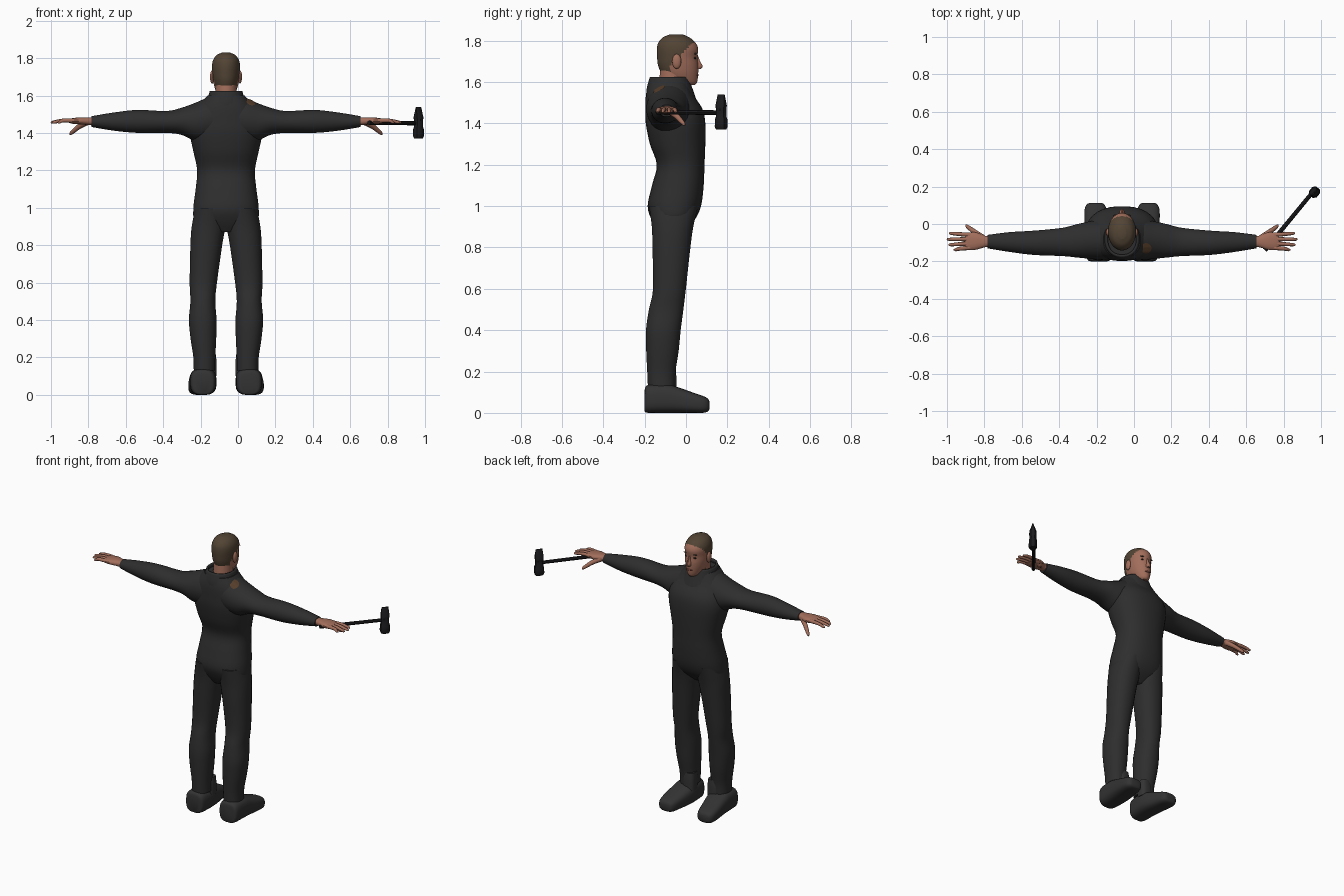
import bpy, bmesh, math
from mathutils import Vector

cube = bpy.data.objects.get("Cube")
if cube:
    bpy.data.objects.remove(cube, do_unlink=True)

CX = -0.064  # body centre line
made = []


def material(name, r, g, b):
    m = bpy.data.materials.new(name)
    m.use_nodes = True
    m.diffuse_color = (r, g, b, 1)
    m.node_tree.nodes["Principled BSDF"].inputs["Base Color"].default_value = (r, g, b, 1)
    return m


cloth = material("charcoal cloth", 0.027, 0.027, 0.028)
leather = material("boot leather", 0.033, 0.033, 0.033)
iron = material("dark iron", 0.012, 0.012, 0.014)
skin = material("skin", 0.36, 0.155, 0.105)
hair = material("brown hair", 0.085, 0.058, 0.035)
patch = material("brown patch", 0.09, 0.045, 0.022)
lip = material("lips", 0.24, 0.075, 0.06)
eye = material("dark eyes", 0.02, 0.015, 0.012)


def finish(name, bm, mat):
    bmesh.ops.recalc_face_normals(bm, faces=bm.faces)
    me = bpy.data.meshes.new(name)
    bm.to_mesh(me)
    bm.free()
    me.materials.append(mat)
    ob = bpy.data.objects.new(name, me)
    bpy.context.collection.objects.link(ob)
    made.append(ob)
    return ob


def smooth_path(rows, steps):
    """Catmull-Rom interpolation through tuples."""
    rows = [Vector(r) for r in rows]
    out = []
    for i in range(len(rows) - 1):
        p0, p1, p2 = rows[max(i - 1, 0)], rows[i], rows[i + 1]
        p3 = rows[min(i + 2, len(rows) - 1)]
        for k in range(steps):
            t = k / steps
            out.append(0.5 * (2 * p1 + (p2 - p0) * t + (2 * p0 - 5 * p1 + 4 * p2 - p3) * t * t
                              + (3 * p1 - p0 - 3 * p2 + p3) * t ** 3))
    return out + [rows[-1]]


def skin_rings(bm, rings, caps=True):
    n = len(rings[0])
    vs = [[bm.verts.new(p) for p in r] for r in rings]
    for a, b in zip(vs, vs[1:]):
        for j in range(n):
            bm.faces.new((a[j], a[(j + 1) % n], b[(j + 1) % n], b[j]))
    if caps:
        bm.faces.new(vs[0])
        bm.faces.new(vs[-1])


def loft(name, axis, rows, mat, side=1, segs=24, steps=4, power=2.0, caps=True, cx=CX):
    """Rows are (position on axis, min a, max a, min b, max b)."""
    bm = bmesh.new()
    rings = []
    for t, a0, a1, b0, b1 in smooth_path(rows, steps):
        ring = []
        for j in range(segs):
            w = 2 * math.pi * (j + 0.5) / segs
            c, s = math.cos(w), math.sin(w)
            a = (a0 + a1) / 2 + (a1 - a0) / 2 * math.copysign(abs(c) ** (2 / power), c)
            b = (b0 + b1) / 2 + (b1 - b0) / 2 * math.copysign(abs(s) ** (2 / power), s)
            x, y, z = {"x": (t, a, b), "y": (a, t, b), "z": (a, b, t)}[axis]
            ring.append((cx + side * x, y, z))
        rings.append(ring)
    skin_rings(bm, rings, caps)
    return finish(name, bm, mat)


def tube(name, rows, mat, side=1, segs=10, steps=3, cx=CX):
    """Rows are (x, y, z, radius) along a path."""
    pts = smooth_path(rows, steps)
    bm = bmesh.new()
    rot = (pts[-1] - pts[0]).to_3d().to_track_quat("Z", "Y")
    rings = []
    for p in pts:
        ring = []
        for j in range(segs):
            w = 2 * math.pi * j / segs
            q = p.to_3d() + rot @ Vector((math.cos(w), math.sin(w), 0)) * p.w
            ring.append((cx + side * q.x, q.y, q.z))
        rings.append(ring)
    skin_rings(bm, rings)
    return finish(name, bm, mat)


def blob(name, pos, size, mat, side=1):
    bm = bmesh.new()
    bmesh.ops.create_uvsphere(bm, u_segments=14, v_segments=8, radius=1)
    for v in bm.verts:
        p = Vector(pos) + Vector(a * b for a, b in zip(v.co, size))
        v.co = (CX + side * p.x, p.y, p.z)
    return finish(name, bm, mat)


def symmetric(rows):
    return [(t, -w, w, b, f) for t, w, b, f in rows]


# Torso of the overalls
loft("torso", "z", symmetric([
    (0.87, 0.07, -0.13, -0.02), (0.93, 0.165, -0.165, 0.04), (1.0, 0.175, -0.186, 0.073),
    (1.1, 0.163, -0.165, 0.086), (1.2, 0.155, -0.142, 0.09), (1.3, 0.175, -0.175, 0.094),
    (1.4, 0.195, -0.195, 0.094), (1.47, 0.185, -0.197, 0.08), (1.54, 0.15, -0.194, 0.035),
    (1.6, 0.1, -0.18, 0.01)]), cloth, segs=32, power=2.3)

# Standing collar
collar = loft("collar", "z", symmetric([
    (1.50, 0.135, -0.19, 0.055), (1.56, 0.108, -0.192, 0.035), (1.625, 0.087, -0.175, 0.012)]),
    cloth, segs=32, caps=False, power=2.2)
wall = collar.modifiers.new("thickness", "SOLIDIFY")
wall.thickness = 0.012

# Neck and head; hair is the cap behind a stepped hairline
loft("neck", "z", symmetric([(1.5, 0.06, -0.14, 0.0), (1.66, 0.056, -0.125, 0.0)]), skin)
head = loft("head", "z", symmetric([
    (1.585, 0.022, -0.03, 0.042), (1.60, 0.042, -0.085, 0.054), (1.64, 0.06, -0.118, 0.059),
    (1.68, 0.069, -0.135, 0.06), (1.72, 0.073, -0.14, 0.055), (1.76, 0.075, -0.141, 0.059),
    (1.79, 0.069, -0.134, 0.046), (1.815, 0.052, -0.113, 0.018), (1.83, 0.022, -0.08, -0.015)]),
    skin, segs=48, steps=6)
head.data.materials.append(hair)


def hairline(z):
    if z < 1.632:
        return -1
    if z < 1.69:
        return -0.075
    if z < 1.74:
        return -0.02
    return -0.02 + (z - 1.74) * 1.1


for f in head.data.polygons:
    f.material_index = int(f.center.y < hairline(f.center.z))

# Facial features
loft("nose", "z", symmetric([
    (1.735, 0.005, 0.03, 0.056), (1.70, 0.010, 0.03, 0.069), (1.677, 0.015, 0.03, 0.082),
    (1.662, 0.014, 0.03, 0.072)]), skin, segs=12)
blob("mouth", (0, 0.055, 1.634), (0.022, 0.006, 0.006), lip)
for s, label in ((1, "left"), (-1, "right")):
    blob(label + "_ear", (0.074, -0.045, 1.70), (0.012, 0.022, 0.036), skin, s)
    blob(label + "_eye", (0.03, 0.043, 1.716), (0.012, 0.006, 0.005), eye, s)
    blob(label + "_brow", (0.032, 0.045, 1.737), (0.017, 0.006, 0.004), hair, s)

for s, label in ((1, "left"), (-1, "right")):
    # Sleeve, flowing out of the shoulder
    sleeve = loft(label + "_sleeve", "x", [
        (0.02, -0.185, 0.03, 1.36, 1.60), (0.10, -0.192, 0.025, 1.355, 1.588),
        (0.17, -0.187, 0.015, 1.36, 1.56), (0.24, -0.18, 0.0, 1.39, 1.535),
        (0.32, -0.172, -0.02, 1.40, 1.518), (0.47, -0.166, -0.035, 1.40, 1.524),
        (0.60, -0.15, -0.043, 1.412, 1.51), (0.72, -0.13, -0.058, 1.432, 1.49)], cloth, s)
    if s > 0:
        left_sleeve = sleeve

    # Hand with four fingers and a thumb
    loft(label + "_palm", "x", [
        (0.69, -0.122, -0.066, 1.438, 1.484), (0.73, -0.124, -0.063, 1.442, 1.484),
        (0.78, -0.138, -0.044, 1.446, 1.484), (0.82, -0.14, -0.046, 1.449, 1.48),
        (0.84, -0.133, -0.055, 1.455, 1.475)], skin, s, segs=16, power=2.4)
    for i, (reach, tip) in enumerate(((0.925, -0.05), (0.937, -0.082), (0.928, -0.111), (0.90, -0.138))):
        root = -0.058 - 0.023 * i
        tube(f"{label}_finger_{i + 1}", [
            (0.81, root, 1.466, 0.012), (0.87, (root + tip) / 2, 1.467, 0.0105),
            (reach - 0.01, tip, 1.458, 0.008), (reach, tip, 1.456, 0.003)], skin, s)
    tube(label + "_thumb", [
        (0.745, -0.075, 1.458, 0.018), (0.785, -0.045, 1.435, 0.014),
        (0.825, -0.015, 1.402, 0.010), (0.835, -0.006, 1.392, 0.004)], skin, s)

    # Trouser leg
    loft(label + "_leg", "z", [
        (1.0, 0.0, 0.165, -0.18, 0.06), (0.9, 0.003, 0.184, -0.166, 0.036),
        (0.8, 0.02, 0.191, -0.163, 0.022), (0.6, 0.048, 0.195, -0.16, 0.0),
        (0.5, 0.057, 0.191, -0.18, -0.012), (0.4, 0.05, 0.199, -0.194, -0.025),
        (0.3, 0.052, 0.19, -0.193, -0.035), (0.2, 0.057, 0.175, -0.188, -0.05),
        (0.13, 0.058, 0.173, -0.185, -0.052)], cloth, s, power=2.2)

    # Boot, toe turned slightly outward, with a raised tongue
    loft(label + "_boot", "y", [
        (-0.2, 0.08, 0.165, 0.008, 0.11), (-0.185, 0.06, 0.188, 0.0, 0.135),
        (-0.1, 0.051, 0.195, 0.0, 0.14), (-0.04, 0.055, 0.198, 0.0, 0.125),
        (0.03, 0.07, 0.202, 0.0, 0.10), (0.08, 0.082, 0.2, 0.0, 0.083),
        (0.105, 0.095, 0.188, 0.006, 0.07), (0.113, 0.11, 0.172, 0.018, 0.055)],
        leather, s, power=3)
    loft(label + "_boot_tongue", "z", [
        (0.1, 0.05, 0.13, -0.12, -0.045), (0.17, 0.05, 0.13, -0.12, -0.046),
        (0.215, 0.054, 0.12, -0.115, -0.05)], leather, s, segs=16, power=3)

# Round patch lying on the back of the left shoulder
badge = loft("shoulder_patch", "z", [(1.68, 0.129 - r, 0.129 + r, -0.13 - r, -0.13 + r)
                                     for r in (0.002, 0.015, 0.028)], patch, segs=20)
wrap = badge.modifiers.new("drape", "SHRINKWRAP")
wrap.target = left_sleeve
wrap.wrap_method = "PROJECT"
wrap.use_project_z = True
wrap.use_negative_direction = True
wrap.use_positive_direction = False
wrap.offset = 0.004

# Hammer held in the left hand: octagonal head with a wedge on top
tube("hammer_handle", [(0.70, -0.14, 1.455, 0.012), (0.965, 0.182, 1.452, 0.011)],
     iron, segs=8, steps=1, cx=0)
hammer = loft("hammer_head", "z", [
    (z, -a, a, -b, b) for z, a, b in (
        (1.37, 0.026, 0.020), (1.385, 0.031, 0.028), (1.42, 0.030, 0.027), (1.435, 0.025, 0.022),
        (1.47, 0.025, 0.024), (1.485, 0.028, 0.024), (1.54, 0.022, 0.003))],
    iron, segs=8, steps=1, power=2.6, cx=0)
hammer.location = (0.965, 0.17, 0)
hammer.rotation_euler.z = math.atan2(0.23, 0.185)

# Smooth shading with crisp edges
bpy.ops.object.select_all(action="DESELECT")
for ob in made:
    ob.select_set(True)
bpy.context.view_layer.objects.active = made[0]
bpy.ops.object.shade_smooth_by_angle(angle=math.radians(40))
